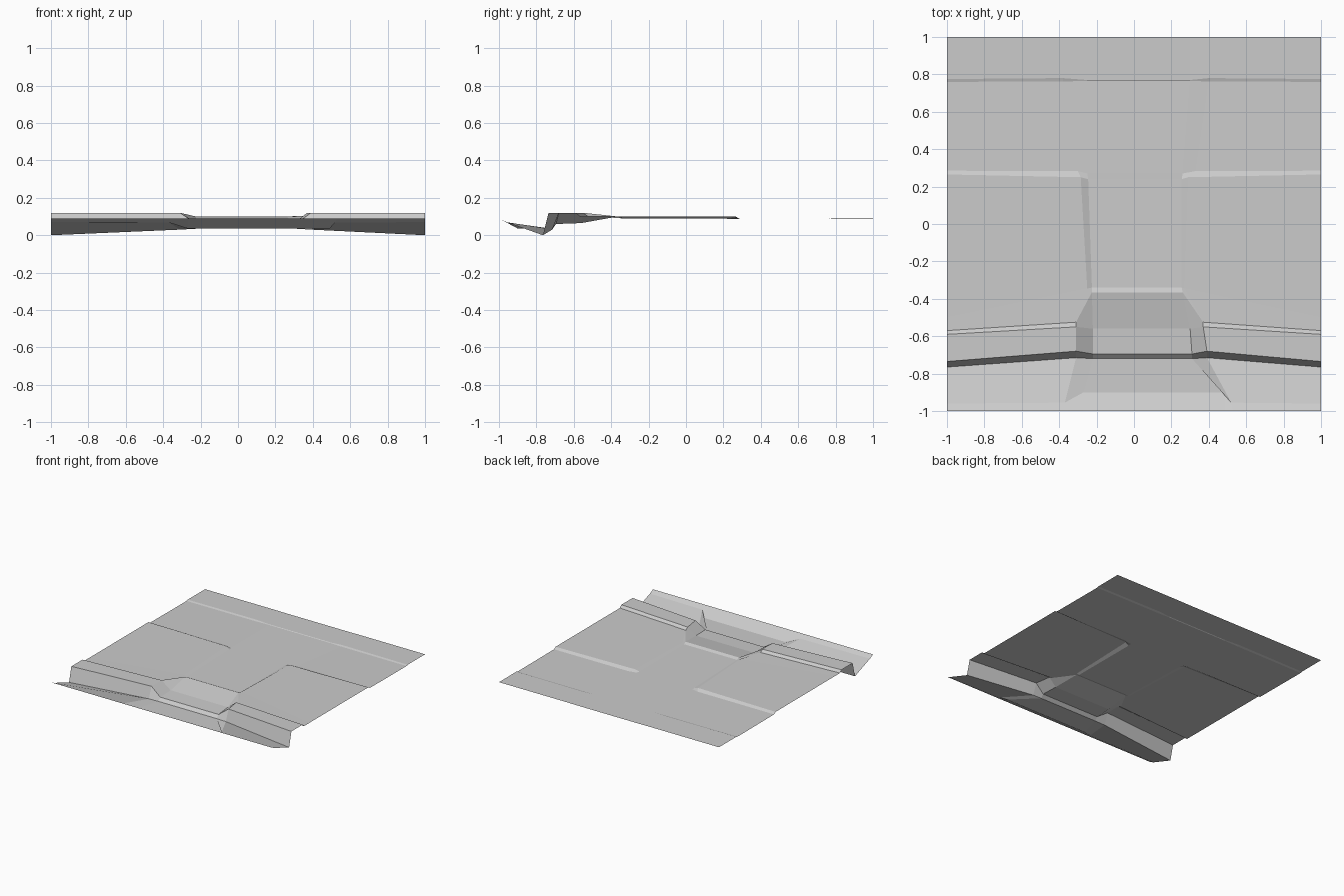
import bpy

# Each row crosses the tile from left to right:
# y at (edge, shoulder, inner), z at (edge, shoulder, inner),
# x at (left shoulder, left inner, right inner, right shoulder)
ROWS = [
    # front bank and ditch
    ((-1, -1, -1), (.09, .09, .09), (-.35, -.27, .49, .53)),
    ((-.96, -.955, -.9), (.07, .068, .036), (-.37, -.27, .49, .52)),
    ((-.765, -.715, -.72), (0, .03, .035), (-.31, -.22, .31, .39)),
    # raised kerb, interrupted by the sunken ramp
    ((-.735, -.68, -.695), (.12, .12, .06), (-.31, -.22, .31, .39)),
    ((-.59, -.55, -.56), (.12, .12, .065), (-.31, -.22, .30, .37)),
    ((-.57, -.525, -.365), (.101, .103, .1), (-.31, -.225, .26, .37)),
    # raised side plots with the sunken path between them
    ((-.5, -.345, -.34), (.101, .101, .09), (-.25, -.225, .255, .27)),
    ((.265, .25, .24), (.101, .101, .088), (-.285, -.245, .255, .29)),
    ((.285, .283, .27), (.088, .088, .088), (-.30, -.25, .26, .33)),
    # low step at the back
    ((.76, .762, .765), (.086, .086, .087), (-.38, -.25, .3, .4)),
    ((.775, .78, .77), (.091, .091, .09), (-.38, -.25, .3, .4)),
    ((1, 1, 1), (.091, .091, .09), (-.38, -.25, .3, .4)),
]

verts, faces = [], []
for (ye, ys, yi), (ze, zs, zi), (sl, il, ir, sr) in ROWS:
    verts += [(-1, ye, ze), (sl, ys, zs), (il, yi, zi),
              (ir, yi, zi), (sr, ys, zs), (1, ye, ze)]

# Skin neighbouring rows
N = 6
for r in range(len(ROWS) - 1):
    for c in range(N - 1):
        a = r * N + c
        faces.append((a, a + 1, a + N + 1, a + N))

mesh = bpy.data.meshes.new("ground_tile")
mesh.from_pydata(verts, [], faces)
mesh.update()
tile = bpy.data.objects.new("ground_tile", mesh)
bpy.context.collection.objects.link(tile)
